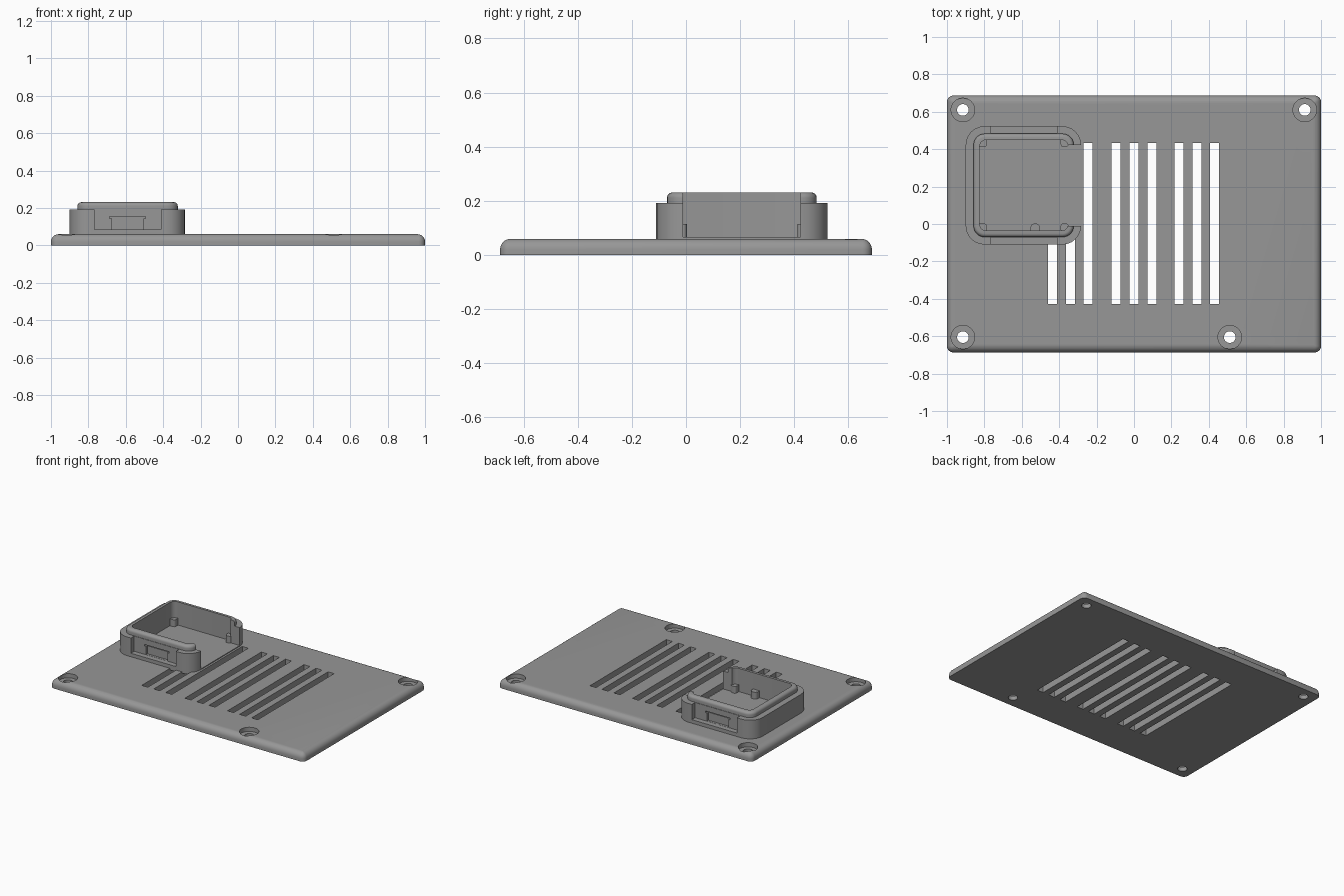
import bpy, bmesh
from math import sin, cos, pi

cube = bpy.data.objects.get("Cube")
if cube:
    bpy.data.objects.remove(cube, do_unlink=True)

grey = bpy.data.materials.new("matte_grey")
grey.use_nodes = True
grey.diffuse_color = (0.31, 0.31, 0.31, 1)
grey.node_tree.nodes["Principled BSDF"].inputs["Base Color"].default_value = (0.31, 0.31, 0.31, 1)


def rounded_slab(name, xs, ys, zs, radius=0.0, fillet=0.0, steps=6):
    """Box with rounded vertical corners and an optional rounded top edge."""
    bm = bmesh.new()
    (x0, x1), (y0, y1), (z0, z1) = xs, ys, zs
    levels = [(0, z0)]
    if fillet:
        for i in range(steps + 1):
            a = pi / 2 * i / steps
            levels.append((fillet * (1 - cos(a)), z1 - fillet * (1 - sin(a))))
    else:
        levels.append((0, z1))
    rings = []
    for inset, z in levels:
        ring = []
        r = max(radius - inset, 0.002) if radius else 0
        corners = [(x1, y1, -1, -1), (x0, y1, 1, -1), (x0, y0, 1, 1), (x1, y0, -1, 1)]
        for k, (x, y, sx, sy) in enumerate(corners):
            cx, cy = x + sx * (inset + r), y + sy * (inset + r)
            for i in range(steps + 1 if r else 1):
                a = pi / 2 * (k + i / steps)
                ring.append(bm.verts.new((cx + r * cos(a), cy + r * sin(a), z)))
        rings.append(ring)
    for low, high in zip(rings, rings[1:]):
        for i in range(len(low)):
            j = (i + 1) % len(low)
            bm.faces.new((low[i], low[j], high[j], high[i]))
    bm.faces.new(rings[0][::-1])
    bm.faces.new(rings[-1])
    return make_object(name, bm)


def cylinder(name, x, y, zs, radius):
    bm = bmesh.new()
    bmesh.ops.create_cone(bm, cap_ends=True, segments=32, radius1=radius,
                          radius2=radius, depth=zs[1] - zs[0])
    bmesh.ops.translate(bm, verts=bm.verts, vec=(x, y, sum(zs) / 2))
    return make_object(name, bm)


def make_object(name, bm):
    mesh = bpy.data.meshes.new(name)
    bm.to_mesh(mesh)
    bm.free()
    mesh.materials.append(grey)
    obj = bpy.data.objects.new(name, mesh)
    bpy.context.collection.objects.link(obj)
    return obj


def combine(target, tool, operation="DIFFERENCE"):
    mod = target.modifiers.new("cut", "BOOLEAN")
    mod.operation, mod.solver, mod.object = operation, "EXACT", tool
    bpy.context.view_layer.objects.active = target
    bpy.ops.object.modifier_apply(modifier=mod.name)
    bpy.data.objects.remove(tool, do_unlink=True)


def smooth(obj):
    bpy.ops.object.select_all(action="DESELECT")
    obj.select_set(True)
    bpy.context.view_layer.objects.active = obj
    bpy.ops.object.shade_smooth_by_angle(angle=0.6)


# Base plate with rounded upper edge
plate = rounded_slab("base_plate", (-1, 1), (-0.687, 0.687), (0, 0.06), 0.035, 0.04)

# Three groups of three ventilation slots
for group in (-0.34, 0, 0.336):
    for step in (-1, 0, 1):
        x = group + step * 0.095
        combine(plate, rounded_slab("slot_cutter", (x - 0.024, x + 0.024),
                                    (-0.428, 0.432), (-0.1, 0.2)))

# Counterbored screw holes
for x, y in ((-0.915, 0.61), (0.913, 0.61), (-0.915, -0.605), (0.512, -0.605)):
    combine(plate, cylinder("bore_cutter", x, y, (0.03, 0.2), 0.063))
    combine(plate, cylinder("hole_cutter", x, y, (-0.1, 0.1), 0.031))
smooth(plate)

# Open box with a raised rounded lip
box = rounded_slab("enclosure", (-0.9, -0.283), (-0.11, 0.523), (0.048, 0.193), 0.1)
combine(box, rounded_slab("lip", (-0.858, -0.322), (-0.07, 0.483), (0.1, 0.231),
                          0.06, 0.02), "UNION")
combine(box, rounded_slab("cavity_cutter", (-0.825, -0.353), (-0.036, 0.45),
                          (0.066, 0.4), 0.035))
combine(box, rounded_slab("opening_cutter", (-0.5, -0.2), (-0.011, 0.423), (0.066, 0.4)))

# Clip recesses and latch pockets, front and back
for wall, out in ((-0.073, -1), (0.486, 1)):
    def span(depth):
        return sorted((wall - out * depth, wall + out * 0.1))
    combine(box, rounded_slab("recess_cutter", (-0.767, -0.412), span(0), (0.085, 0.4)))
    combine(box, rounded_slab("pocket_cutter", (-0.675, -0.505), span(0.016), (0.086, 0.148)))
    combine(box, rounded_slab("latch_cutter", (-0.687, -0.494), span(0.024), (0.143, 0.155)))
smooth(box)

# Support posts in the cavity corners and on the front wall
for side_x, xs in (("right", (-0.835, -0.787)), ("left", (-0.392, -0.35))):
    for side_y, ys in (("front", (-0.045, 0.003)), ("back", (0.412, 0.46))):
        smooth(rounded_slab(f"support_post_{side_y}_{side_x}", xs, ys, (0.055, 0.115), 0.015))
smooth(rounded_slab("locating_post", (-0.553, -0.504), (-0.055, 0.002), (0.055, 0.115), 0.02))
